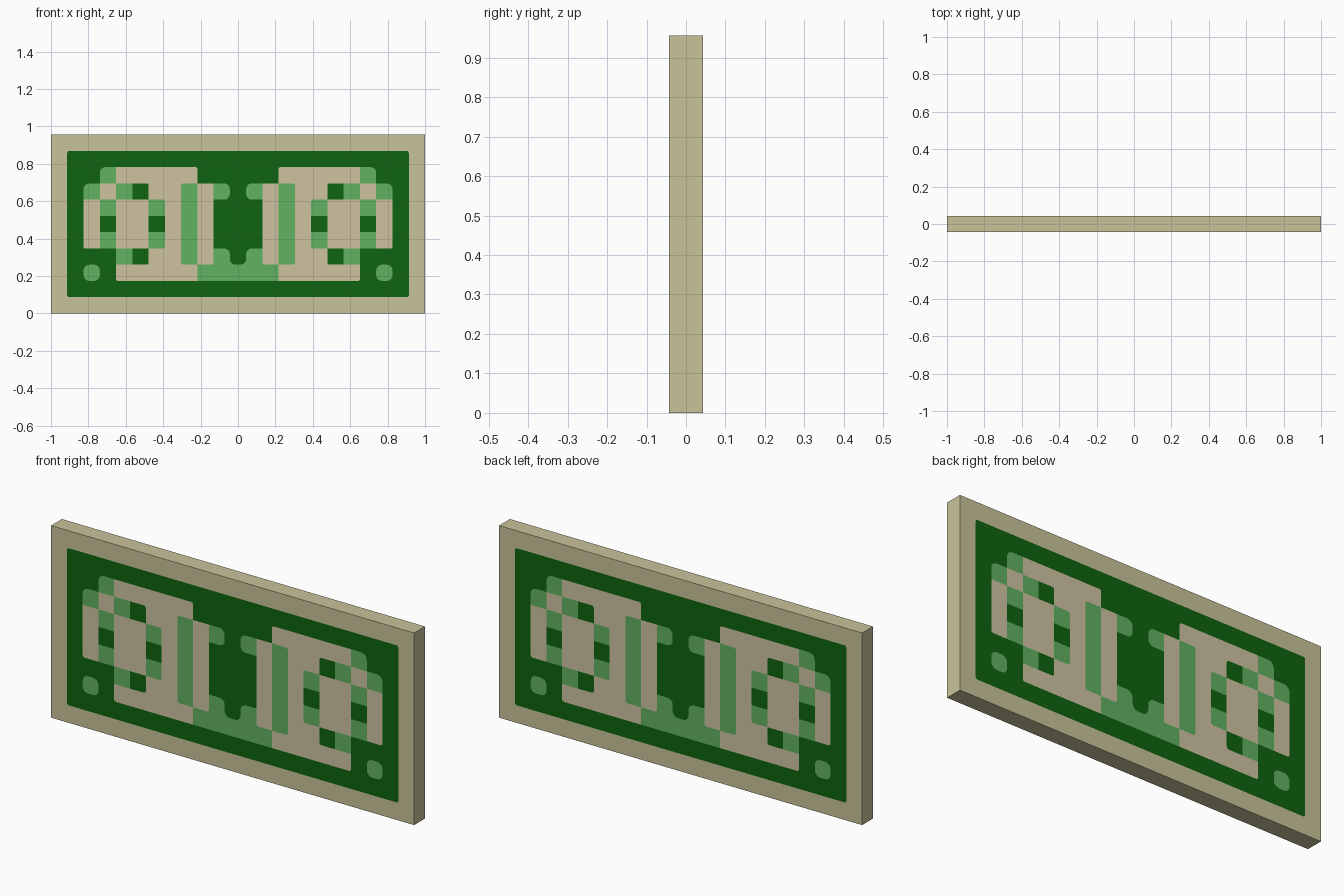
import bpy, bmesh, math
from mathutils import Vector

if "Cube" in bpy.data.objects:
    bpy.data.objects.remove(bpy.data.objects["Cube"])

C = 2 / 23            # size of one pattern cell
HALF_T = 0.0425       # half the slab thickness
W, H = 1.0, 11 * C    # half width, height

# Left half plus centre column, top row first: D dark, G light green, B cream
HALF = ["DDDDDDDDDDD",
        "DDGBBBBBDDD",
        "DGBGDBBGBGD",
        "DBGBBGBGBDD",
        "DBDBBDBGBDD",
        "DBGBBGBGBDD",
        "DDDGDBBGBGD",
        "DGDBBBBBGGG",
        "DDDDDDDDDDD"]
ROWS = [r + r[-2::-1] for r in HALF]
ORDER = "FDGB"


def lin(v):
    v /= 255
    return v / 12.92 if v <= 0.04045 else ((v + 0.055) / 1.055) ** 2.4


def material(name, rgb):
    m = bpy.data.materials.new(name)
    m.diffuse_color = (*[lin(v) for v in rgb], 1)
    m.use_nodes = True
    m.node_tree.nodes["Principled BSDF"].inputs["Base Color"].default_value = m.diffuse_color
    return m


MATS = [material("sand frame", (201, 195, 154)),
        material("dark green", (14, 100, 16)),
        material("light green", (97, 178, 97)),
        material("cream", (207, 196, 160))]


def colour(c, r):
    return ROWS[r][c] if 0 <= r < len(ROWS) and 0 <= c < len(ROWS[0]) else "F"


bm = bmesh.new()


def face(pts, key):
    f = bm.faces.new([bm.verts.new(p) for p in pts])
    f.material_index = ORDER.index(key)


def both_sides(pts, key):
    """Flat polygon (x, z) on the front and on the back."""
    face([(x, -HALF_T, z) for x, z in pts], key)
    face([(x, HALF_T, z) for x, z in reversed(pts)], key)


# Slab rim and border
outer = [(-W, 0), (W, 0), (W, H), (-W, H)]
inner = [(-W + C, C), (W - C, C), (W - C, H - C), (-W + C, H - C)]
for i in range(4):
    a, b = outer[i], outer[(i + 1) % 4]
    both_sides([a, b, inner[(i + 1) % 4], inner[i]], "F")
    face([(a[0], -HALF_T, a[1]), (a[0], HALF_T, a[1]),
          (b[0], HALF_T, b[1]), (b[0], -HALF_T, b[1])], "F")

# Pattern cells, with a corner rounded where another colour surrounds it
for r, row in enumerate(ROWS):
    for c, key in enumerate(row):
        mid = Vector((-W + (c + 1.5) * C, H - (r + 1.5) * C))
        poly = []
        for k, (sx, sz) in enumerate([(-1, -1), (1, -1), (1, 1), (-1, 1)]):
            corner = mid + Vector((sx, sz)) * C / 2
            around = {colour(c + sx, r), colour(c, r - sz), colour(c + sx, r - sz)}
            if len(around) > 1 or key in around:
                poly.append(corner)
                continue
            other = around.pop()
            rad = 0.03 if {key, other} == {"D", "G"} else 0.011
            centre = corner - Vector((sx, sz)) * rad
            start = math.pi * (1 + k / 2)
            arc = [centre + rad * Vector((math.cos(start + t * math.pi / 8),
                                          math.sin(start + t * math.pi / 8)))
                   for t in range(5)]
            poly += arc
            for p, q in zip(arc, arc[1:]):
                both_sides([corner, q, p], other)
        both_sides(poly, key)

bmesh.ops.remove_doubles(bm, verts=bm.verts, dist=1e-5)
bmesh.ops.recalc_face_normals(bm, faces=bm.faces)
mesh = bpy.data.meshes.new("patterned_panel")
bm.to_mesh(mesh)
bm.free()
for m in MATS:
    mesh.materials.append(m)
bpy.context.collection.objects.link(bpy.data.objects.new("patterned_panel", mesh))
